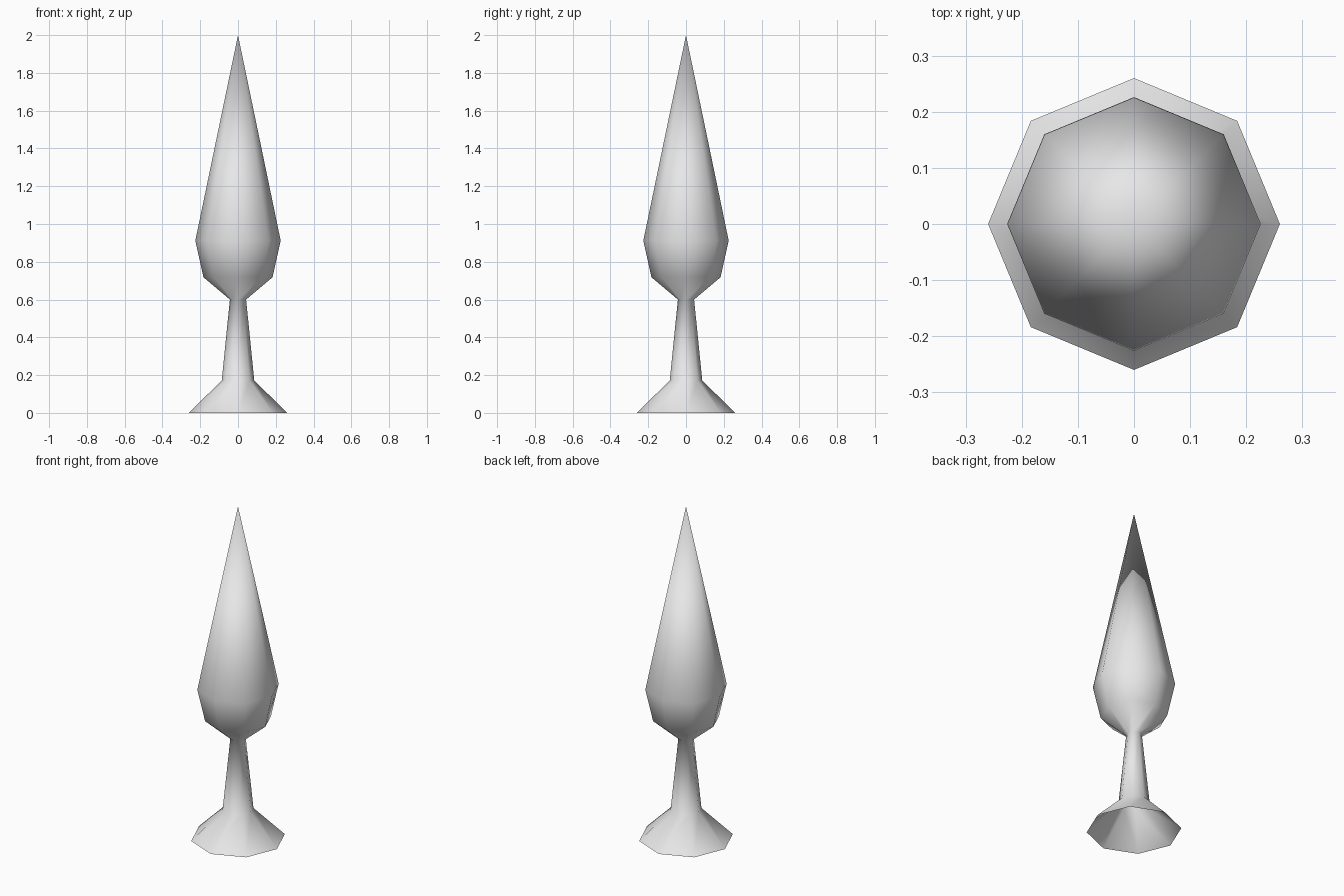
import bpy
import bmesh
import math

cube = bpy.data.objects.get("Cube")
if cube:
    bpy.data.objects.remove(cube, do_unlink=True)

SIDES = 8

# Single pale grey material
grey = bpy.data.materials.new("pale_grey")
grey.use_nodes = True
colour = (0.8, 0.8, 0.8, 1.0)
grey.diffuse_color = colour
grey.node_tree.nodes["Principled BSDF"].inputs["Base Color"].default_value = colour

# Half outline (radius, height): flared root, trunk, waist, crown, tip
outline = [(0.26, 0.0), (0.086, 0.172), (0.043, 0.6),
           (0.183, 0.718), (0.226, 0.912), (0.0, 2.0)]

# Turn the outline around the z axis; the foot stays open underneath
bm = bmesh.new()
points = [bm.verts.new((r, 0, z)) for r, z in outline]
edges = [bm.edges.new(pair) for pair in zip(points, points[1:])]
bmesh.ops.spin(bm, geom=points + edges, cent=(0, 0, 0), axis=(0, 0, 1),
               angle=math.tau, steps=SIDES, use_merge=False)
bmesh.ops.remove_doubles(bm, verts=bm.verts, dist=0.0005)

# Point every face outward, away from the axis
bm.normal_update()
for face in bm.faces:
    face.smooth = True
    centre = face.calc_center_median()
    if face.normal.x * centre.x + face.normal.y * centre.y < 0:
        face.normal_flip()

mesh = bpy.data.meshes.new("tree")
bm.to_mesh(mesh)
bm.free()
mesh.materials.append(grey)
tree = bpy.data.objects.new("tree", mesh)
bpy.context.collection.objects.link(tree)
